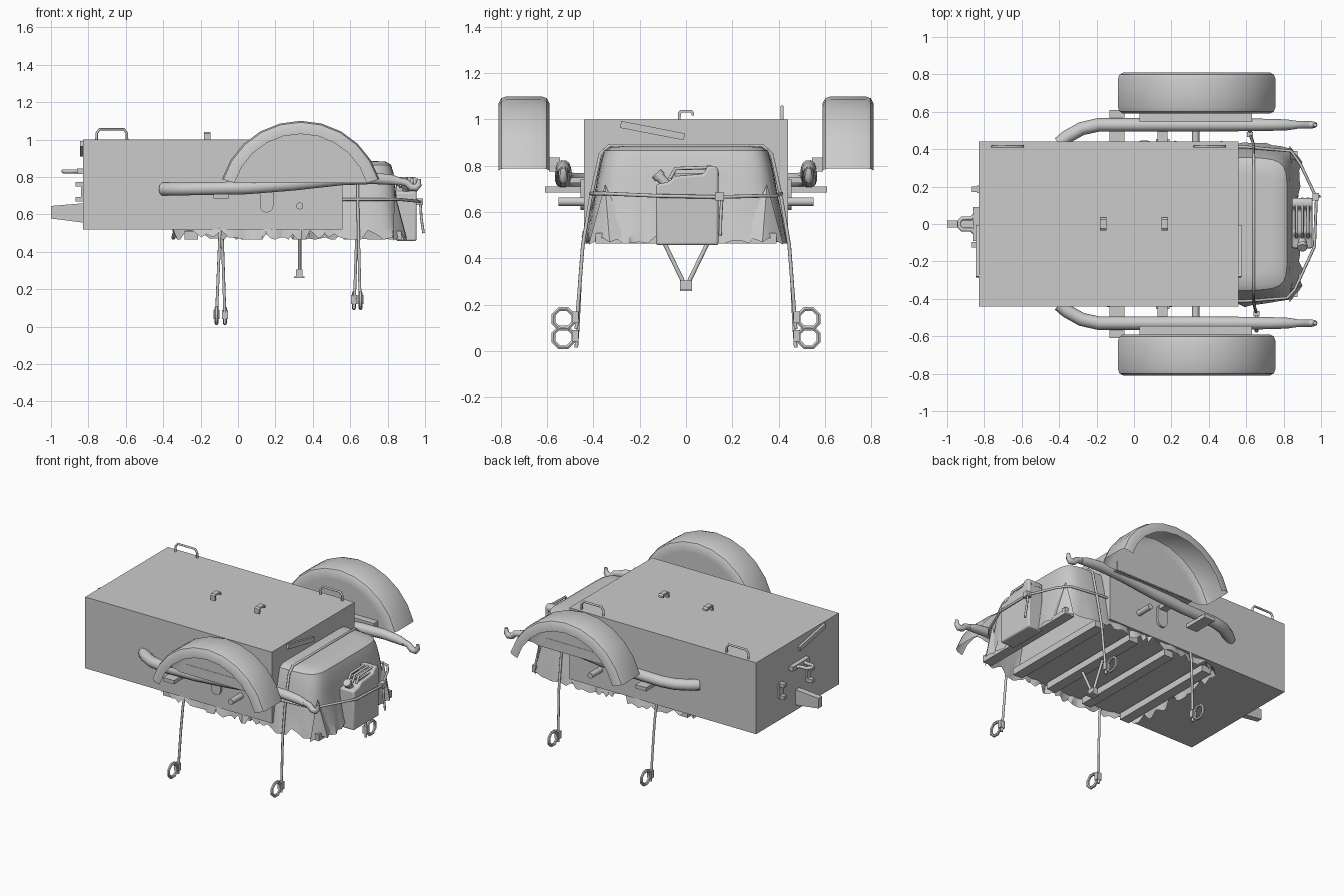
import bpy, bmesh, math, random
from mathutils import Vector

if "Cube" in bpy.data.objects:
    bpy.data.objects.remove(bpy.data.objects["Cube"])
random.seed(4)


def finish(ob, angle=35):
    bpy.ops.object.select_all(action='DESELECT')
    ob.select_set(True)
    bpy.context.view_layer.objects.active = ob
    bpy.ops.object.shade_smooth_by_angle(angle=math.radians(angle))
    return ob


def from_bm(name, bm, angle=35):
    bmesh.ops.recalc_face_normals(bm, faces=bm.faces)
    me = bpy.data.meshes.new(name)
    bm.to_mesh(me)
    bm.free()
    ob = bpy.data.objects.new(name, me)
    bpy.context.collection.objects.link(ob)
    return finish(ob, angle)


def box(name, x, y, z, tilt=0):
    """Box from (min, max) ranges, optionally tilted about x."""
    bm = bmesh.new()
    bmesh.ops.create_cube(bm, size=1)
    for v in bm.verts:
        v.co = Vector((v.co.x * (x[1] - x[0]), v.co.y * (y[1] - y[0]), v.co.z * (z[1] - z[0])))
    ob = from_bm(name, bm)
    ob.location = (sum(x) / 2, sum(y) / 2, sum(z) / 2)
    ob.rotation_euler.x = tilt
    return ob


def tube(name, pts, r, radii=None, cyclic=False, res=2):
    """Round bar along a path."""
    cu = bpy.data.curves.new(name, 'CURVE')
    cu.dimensions = '3D'
    cu.bevel_depth = r
    cu.bevel_resolution = res
    cu.use_fill_caps = True
    sp = cu.splines.new('POLY')
    sp.points.add(len(pts) - 1)
    for i, p in enumerate(pts):
        sp.points[i].co = (*p, 1)
        sp.points[i].radius = radii[i] if radii else 1
    sp.use_cyclic_u = cyclic
    ob = bpy.data.objects.new(name, cu)
    bpy.context.collection.objects.link(ob)
    bpy.ops.object.select_all(action='DESELECT')
    ob.select_set(True)
    bpy.context.view_layer.objects.active = ob
    bpy.ops.object.convert(target='MESH')
    return finish(bpy.context.view_layer.objects.active, 50)


def prism(name, prof, lo, hi, axis, bevel=0):
    """Extrude a 2D outline along x (outline y,z) or y (outline x,z)."""
    bm = bmesh.new()
    place = (lambda a, b, t: (t, a, b)) if axis == 'x' else (lambda a, b, t: (a, t, b))
    f = bm.faces.new([bm.verts.new(place(a, b, lo)) for a, b in prof])
    ext = bmesh.ops.extrude_face_region(bm, geom=[f])['geom']
    if f.is_valid and not any(f is g for g in bm.faces):
        f = None
    d = Vector(place(0, 0, hi - lo))
    bmesh.ops.translate(bm, vec=d, verts=[g for g in ext if isinstance(g, bmesh.types.BMVert)])
    ob = from_bm(name, bm)
    if bevel:
        m = ob.modifiers.new('bevel', 'BEVEL')
        m.width, m.segments = bevel, 3
    return ob


# cargo box, end bars, lid handles and lid catches
box('cargo_box', (-.83, .56), (-.44, .44), (.52, 1.0))
for n, x in (('front', (-.845, -.83)), ('rear', (.56, .575))):
    box(n + '_diagonal_bar', x, (-.285, -.005), (.937, .967), math.radians(-11))
for x in (-.675, .405):
    tube('lid_handle', [(x - .082, .415, .99), (x - .08, .415, 1.035), (x - .065, .415, 1.055),
                        (x + .065, .415, 1.055), (x + .08, .415, 1.035), (x + .082, .415, .99)], .007)
for x in (-.165, .165):
    prism('lid_catch', [(-.035, 1.0), (-.035, 1.032), (-.025, 1.04), (.025, 1.04), (.035, 1.03), (.035, 1.018),
                        (.025, 1.018), (.02, 1.03), (-.02, 1.03), (-.025, 1.0)], x - .017, x + .017, 'x')

# coupling tongue, pull ring and hooks on the -x end
prism('tow_tongue', [(-.82, .555), (-.82, .66), (-1.0, .645), (-1.0, .578)], -.02, .02, 'y')
tube('pull_ring', [(-.83, -.07, .83), (-.87, -.03, .83), (-.92, -.03, .83), (-.935, -.015, .83),
                   (-.935, .015, .83), (-.92, .03, .83), (-.87, .03, .83), (-.83, .07, .83)], .011)
box('pull_ring_bracket', (-.86, -.83), (-.09, .09), (.815, .845))
for y, z in ((.185, .72), (-.11, .72)):
    box('end_hook_plate', (-.84, -.83), (y - .02, y + .02), (z - .05, z + .05))
    for dz in (-.04, .04):
        box('end_hook', (-.87, -.83), (y - .015, y + .015), (z + dz - .012, z + dz + .012))

# support slats under the load
for x in (.84, .6, .33, .05, -.25):
    box('support_slat', (x - .035, x + .035), (-.39, .39), (.465, .51))

# prop stand under the middle
for s in (-1, 1):
    tube('prop_leg', [(.33, s * .1, .48), (.33, s * .008, .29)], .009)
box('prop_foot', (.31, .345), (-.026, .026), (.265, .305))
box('prop_foot_plate', (.3, .355), (-.026, .026), (.26, .268))

# tarpaulin: open loft of rounded rectangles, with folds and a ragged hem
levels = [(.885, .3, .15), (.885, .46, .27), (.882, .52, .325), (.865, .548, .355), (.82, .562, .368),
          (.74, .572, .385), (.67, .58, .396), (.6, .592, .41), (.53, .604, .422), (.465, .615, .432)]
N = 120
fold = [random.uniform(-1, 1) for _ in range(N)]
hem = [random.choice((0, 0, .006, .012, .03, .05)) for _ in range(N)]
bm = bmesh.new()
rings = []
for z, a, b in levels:
    ring = []
    k = max(0, (.68 - z) / .22)
    for i in range(N):
        t = 2 * math.pi * i / N
        c, s = math.cos(t), math.sin(t)
        r = 1 / (abs(c / a) ** 9 + abs(s / b) ** 9) ** (1 / 9)
        r += k * .014 * fold[i] + k * .008 * math.sin(13 * t)
        ring.append(bm.verts.new((.27 + r * c, r * s, z + (hem[i] if z < .5 else 0))))
    rings.append(ring)
bm.faces.new(rings[0])
for p, q in zip(rings, rings[1:]):
    for i in range(N):
        j = (i + 1) % N
        bm.faces.new((p[i], q[i], q[j], p[j]))
from_bm('tarpaulin', bm, 40)

# loose tarpaulin folds at the rear corners
for s in (-1, 1):
    bm = bmesh.new()
    top = bm.verts.new((.835, s * .35, .72))
    low = [bm.verts.new(p) for p in ((.87, s * .25, .5), (.9, s * .33, .47), (.88, s * .36, .49), (.83, s * .42, .46))]
    for p, q in zip(low, low[1:]):
        bm.faces.new((top, p, q))
    from_bm('corner_fold', bm)

# fuel can with ribs, spout and handle
prism('fuel_can', [(-.13, .457), (.14, .457), (.14, .785), (.125, .8), (.095, .8), (.075, .765),
                   (-.05, .755), (-.075, .73), (-.13, .72)], .845, .955, 'x', .014)
for x in (.87, .9, .93):
    tube('fuel_can_handle', [(x, -.07, .745), (x, -.045, .788), (x, .11, .793)], .008)
    box('fuel_can_rib', (x - .007, x + .007), (-.05, .142), (.755, .768))
tube('fuel_can_spout', [(.9, -.085, .72), (.9, -.118, .757)], .021)
tube('fuel_can_cap', [(.9, -.112, .75), (.9, -.128, .768)], .027)

# belt rope round the load and the can, with a hanging strap end
tube('belt_rope', [(-.32, -.41, .67), (.6, -.412, .68), (.82, -.395, .68), (.86, -.35, .68), (.965, -.12, .67),
                   (.975, .14, .665), (.89, .32, .67), (.84, .39, .67), (.6, .412, .68), (-.32, .41, .67)],
     .008, cyclic=True)
box('belt_buckle', (.955, .99), (.125, .165), (.65, .685))
tube('hanging_strap', [(.975, .155, .66), (.98, .15, .58), (.992, .148, .5)], .007)

# tie-down ropes over the load ending in octagonal rings
for x, xr, z0 in ((.64, (.655, .62), .085), (-.09, (-.115, -.07), .005)):
    half = [(.33, .888), (.37, .85), (.412, .66), (.446, .455), (.458, .3), (.468, z0 + .09)]
    path = []
    for s, xe in ((-1, xr[0]), (1, xr[1])):
        side = [(x + (xe - x) * max(0, (.66 - z) / .6), s * y, z) for y, z in half]
        side.append((xe, s * .474, z0 + .01))
        path = side[::-1] if s < 0 else path + side
        ring = [(xe, s * .53 + .046 * math.cos(a), z0 + .054 + .046 * math.sin(a))
                for a in [(i + .5) * math.pi / 4 for i in range(8)]]
        tube('tie_ring', ring, .01, cyclic=True, res=1)
        box('tie_knot', (xe - .016, xe + .016), (s * .478 - .014, s * .478 + .014), (z0 + .035, z0 + .085))
    tube('tie_down_rope', path, .008)

# side tubes, fenders and brackets, both sides
for s, n in ((-1, 'near'), (1, 'far')):
    tube(n + '_side_tube', [(-.4, s * .43, .735), (-.36, s * .465, .735), (-.28, s * .51, .736), (-.19, s * .53, .738),
                            (.05, s * .53, .742), (.3, s * .53, .762), (.55, s * .53, .788), (.72, s * .53, .793),
                            (.82, s * .53, .785), (.87, s * .53, .775)],
         .036, [1, 1, 1, 1, 1, 1, .95, .9, .8, .6], res=3)
    tube(n + '_tube_hook', [(.85, s * .53, .78), (.9, s * .53, .77), (.925, s * .53, .745), (.95, s * .53, .742),
                            (.966, s * .53, .758), (.968, s * .53, .79)], .02, [1, 1, 1, 1, .8, .5])
    # fender: swept channel closed on the inner side
    prof = [(.37, .81), (.41, .81), (.432, .798), (.44, .775), (.44, .625), (.432, .602), (.41, .59), (.37, .59)]
    bm = bmesh.new()
    rows = []
    for i in range(11):
        a = math.radians(17 + 146 * i / 10)
        rows.append([bm.verts.new((.335 + r * math.cos(a), s * y, .66 + r * math.sin(a))) for r, y in prof])
    for p, q in zip(rows, rows[1:]):
        for k in range(len(prof) - 1):
            bm.faces.new((p[k], p[k + 1], q[k + 1], q[k]))
    bm.faces.new([row[-1] for row in rows])
    from_bm(n + '_fender', bm)
    ys = lambda a, b: (min(s * a, s * b), max(s * a, s * b))
    box(n + '_fender_mount', (.03, .63), ys(.545, .592), (.775, .835))
    box(n + '_step_plate', (-.13, -.05), ys(.44, .61), (.685, .71))
    tube(n + '_axle_stub', [(.33, s * .43, .645), (.33, s * .55, .645)], .019, res=4)
    tab = [(.117, .74), (.117, .645)] + [(.153 + .036 * math.cos(math.radians(a)), .645 + .036 * math.sin(math.radians(a)))
                                         for a in (210, 240, 270, 300, 330)] + [(.189, .645), (.189, .74)]
    prism(n + '_tube_hanger', tab, *ys(.435, .455), 'y')
    box(n + '_hanger_arm', (.125, .18), ys(.44, .53), (.725, .75))
